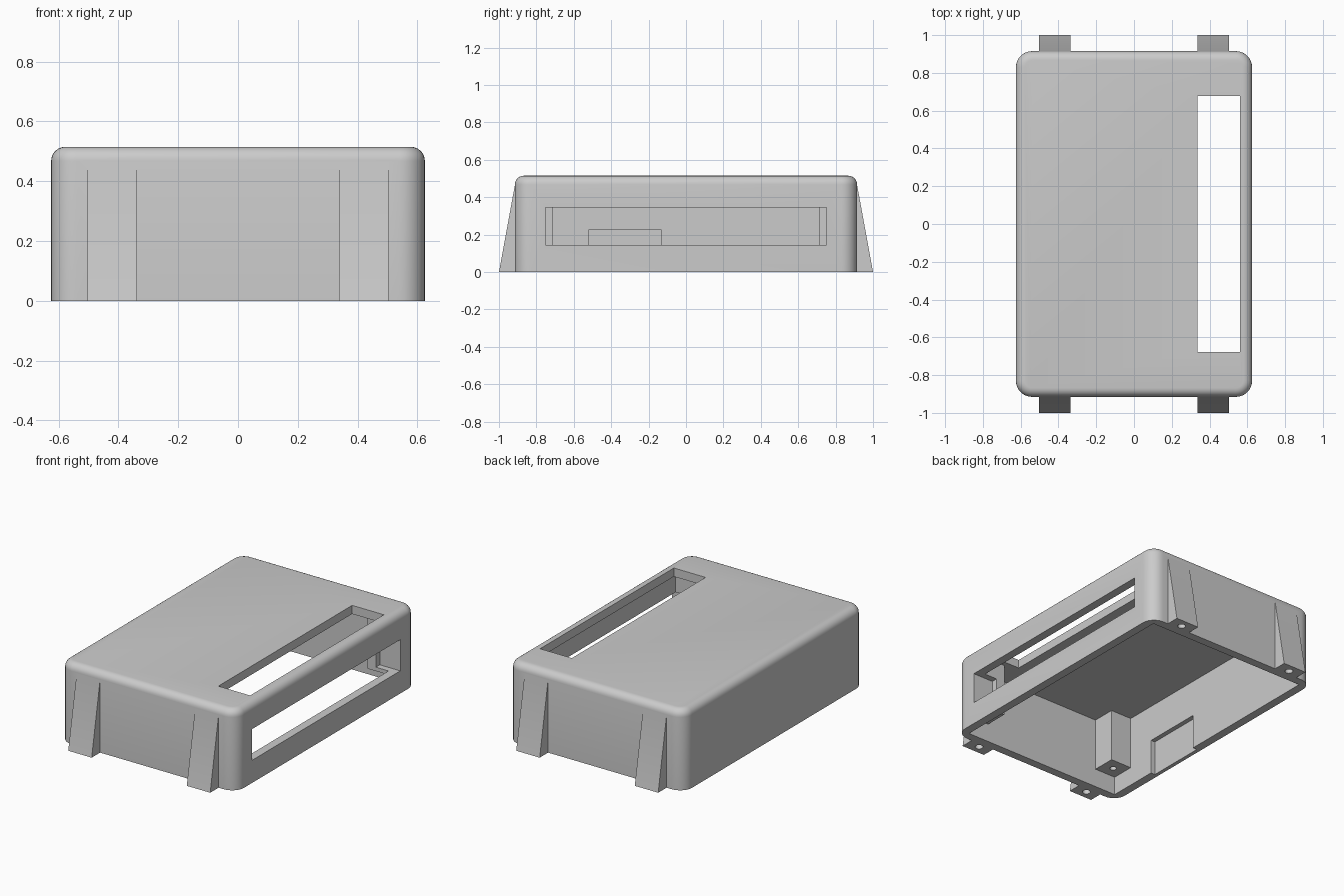
import bpy
import bmesh
import math
from mathutils import Vector

cube = bpy.data.objects.get("Cube")
if cube:
    bpy.data.objects.remove(cube, do_unlink=True)

# Single plastic colour
grey = bpy.data.materials.new("grey plastic")
grey.use_nodes = True
colour = (0.6, 0.6, 0.6, 1)
grey.diffuse_color = colour
bsdf = next(n for n in grey.node_tree.nodes if n.type == 'BSDF_PRINCIPLED')
bsdf.inputs["Base Color"].default_value = colour

HX, HY, H = 0.625, 0.915, 0.515      # outer half sizes and height
WALL = 0.055
IX, IY, CEILING = HX - WALL, HY - WALL, H - WALL
POST = 0.15
LOW = -0.1                           # cutters reach below the rim


def add_object(name, bm):
    bmesh.ops.recalc_face_normals(bm, faces=bm.faces)
    mesh = bpy.data.meshes.new(name)
    bm.to_mesh(mesh)
    bm.free()
    mesh.materials.append(grey)
    obj = bpy.data.objects.new(name, mesh)
    bpy.context.scene.collection.objects.link(obj)
    return obj


def box_mesh(lo, hi):
    bm = bmesh.new()
    bmesh.ops.create_cube(bm, size=1)
    lo, hi = Vector(lo), Vector(hi)
    for v in bm.verts:
        v.co = (lo + hi) / 2 + v.co * (hi - lo)
    return bm


def box(name, lo, hi):
    return add_object(name, box_mesh(lo, hi))


def cylinder(name, x, y, z0, z1, radius):
    bm = bmesh.new()
    bmesh.ops.create_cone(bm, cap_ends=True, segments=20, radius1=radius,
                          radius2=radius, depth=z1 - z0)
    bmesh.ops.translate(bm, verts=bm.verts, vec=(x, y, (z0 + z1) / 2))
    return add_object(name, bm)


def combine(target, tool, operation):
    """Apply a boolean and discard the tool object."""
    tool.hide_render = True
    mod = target.modifiers.new("boolean", 'BOOLEAN')
    mod.operation, mod.solver, mod.object = operation, 'EXACT', tool
    bpy.context.view_layer.objects.active = target
    bpy.ops.object.modifier_apply(modifier=mod.name)
    bpy.data.objects.remove(tool, do_unlink=True)


# Case shell: rounded upright corners, then a rounded top rim
bm = box_mesh((-HX, -HY, 0), (HX, HY, H))
upright = [e for e in bm.edges
           if abs(e.verts[0].co.z - e.verts[1].co.z) > 0.1]
bmesh.ops.bevel(bm, geom=upright, offset=0.085, segments=8, profile=0.5,
                affect='EDGES')
rim = [e for e in bm.edges if all(v.co.z > H - 0.001 for v in e.verts)]
bmesh.ops.bevel(bm, geom=rim, offset=0.047, segments=6, profile=0.5,
                affect='EDGES')
case = add_object("case_shell", bm)

# Sloping ribs on both ends
for sx in (-1, 1):
    for sy in (-1, 1):
        bm = bmesh.new()
        side = [(HY - 0.02, 0), (1, 0), (HY - 0.001, 0.47), (HY - 0.02, 0.47)]
        face = bm.faces.new([bm.verts.new((sx * 0.42 - 0.083, sy * y, z))
                             for y, z in side])
        ext = bmesh.ops.extrude_face_region(bm, geom=[face])
        moved = [g for g in ext["geom"] if isinstance(g, bmesh.types.BMVert)]
        bmesh.ops.translate(bm, verts=moved, vec=(0.166, 0, 0))
        combine(case, add_object("end_rib", bm), 'UNION')

# Hollow inside, open at the bottom
combine(case, box("cavity", (-IX, -IY, LOW), (IX, IY, CEILING)), 'DIFFERENCE')

# Corner posts
for sx in (-1, 1):
    for sy in (-1, 1):
        xs = sorted((sx * (IX - POST), sx * (IX + 0.01)))
        ys = sorted((sy * (IY - POST), sy * (IY + 0.01)))
        post = box("corner_post", (xs[0], ys[0], 0.12),
                   (xs[1], ys[1], CEILING + 0.01))
        combine(case, post, 'UNION')

# Top window, long side slot and shallow pocket in the opposite wall
combine(case, box("top_window", (0.335, -0.677, CEILING - 0.05),
                  (0.56, 0.677, H + 0.1)), 'DIFFERENCE')
combine(case, box("side_slot", (0.48, -0.75, 0.145),
                  (HX + 0.1, 0.75, 0.345)), 'DIFFERENCE')
combine(case, box("wall_pocket", (-IX - 0.03, -0.52, LOW),
                  (-IX + 0.05, -0.13, 0.225)), 'DIFFERENCE')

# Screw holes in the ribs and the posts
for sx in (-1, 1):
    for sy in (-1, 1):
        combine(case, cylinder("rib_hole", sx * 0.42, sy * 0.945,
                               LOW, 0.15, 0.024), 'DIFFERENCE')
        combine(case, cylinder("post_hole", sx * (IX - POST / 2),
                               sy * (IY - POST / 2), 0.05, 0.3, 0.02),
                'DIFFERENCE')

# Smooth the rounded edges, keep the rest crisp
bpy.ops.object.select_all(action='DESELECT')
case.select_set(True)
bpy.context.view_layer.objects.active = case
bpy.ops.object.shade_smooth_by_angle(angle=math.radians(25))
